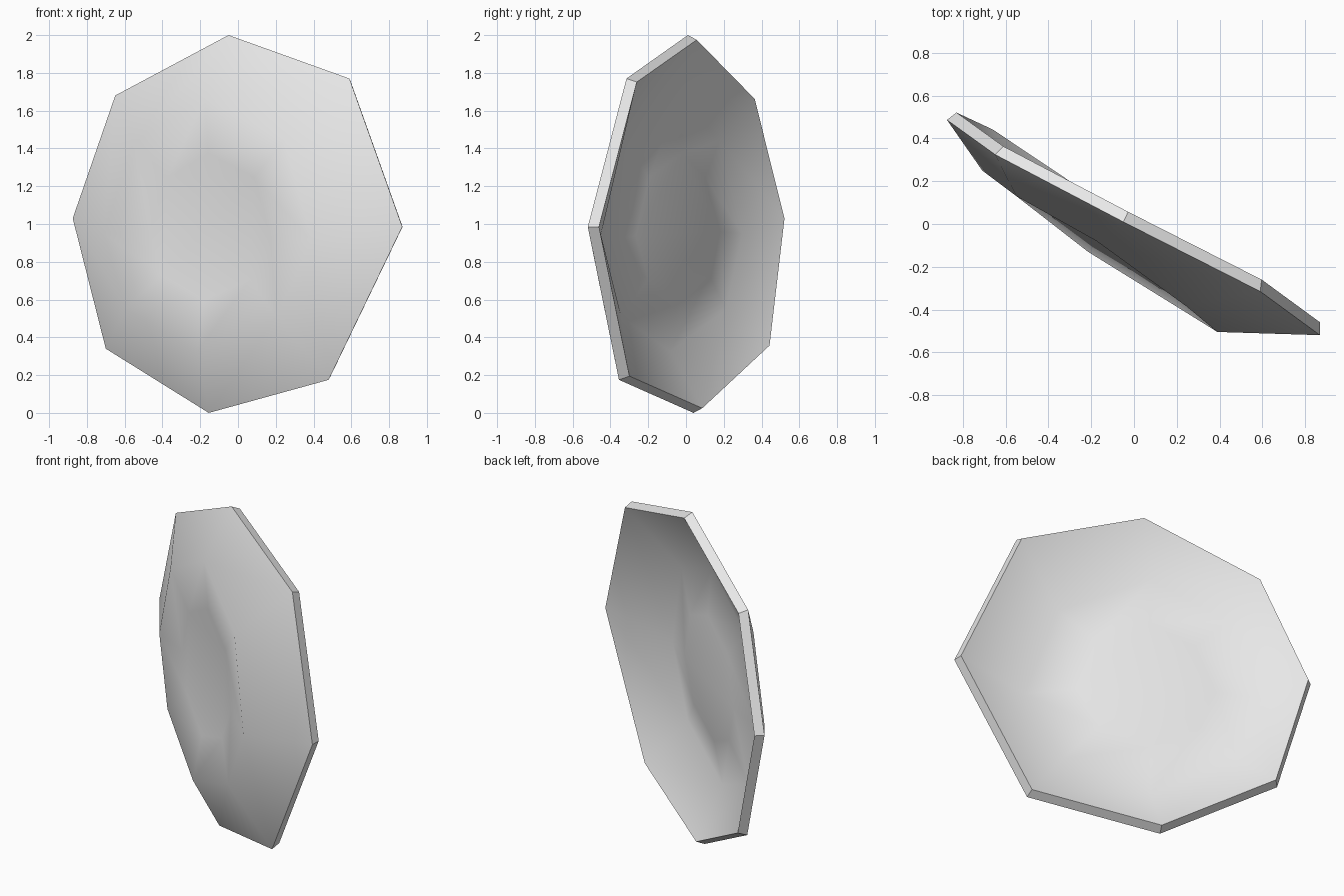
import bpy, bmesh
from mathutils import Vector

cube = bpy.data.objects.get("Cube")
if cube:
    bpy.data.objects.remove(cube, do_unlink=True)

# One flat grey material
grey = bpy.data.materials.new("light grey")
grey.use_nodes = True
grey.diffuse_color = (0.8, 0.8, 0.8, 1)
grey.node_tree.nodes["Principled BSDF"].inputs["Base Color"].default_value = (0.8, 0.8, 0.8, 1)

# Eight-sided profiles on the bulging front side, clockwise from the top
RIM = [(-0.05, 0.01, 2.0), (0.59, -0.315, 1.77), (0.87, -0.52, 0.985), (0.48, -0.355, 0.175),
       (-0.155, 0.04, 0.0), (-0.70, 0.405, 0.34), (-0.875, 0.487, 1.03), (-0.65, 0.325, 1.68)]
SHOULDER = [(-0.175, -0.08, 1.665), (0.245, -0.385, 1.445), (0.39, -0.505, 0.91), (0.205, -0.39, 0.51),
            (-0.215, -0.13, 0.325), (-0.595, 0.165, 0.55), (-0.71, 0.25, 0.95), (-0.55, 0.13, 1.44)]
rim = [Vector(p) for p in RIM]
shoulder = [Vector(p) for p in SHOULDER]
rim_mid = sum(rim, Vector()) / 8
mid = sum(shoulder, Vector()) / 8

# Shallow dent in the middle of the bulge
dent = [mid + (p - mid) * 0.58 + Vector((0.018, 0.03, 0)) for p in shoulder]

# Back skin: shifted through the thickness, with the rim drawn slightly inwards
SHIFT = Vector((0.023, 0.047, 0))
rim_back = [p + SHIFT + (rim_mid - p).normalized() * 0.025 for p in rim]
shoulder_back = [p + SHIFT for p in shoulder]
dent_back = [p + SHIFT for p in dent]

bm = bmesh.new()
rings = [[bm.verts.new(p) for p in ring]
         for ring in (dent, shoulder, rim, rim_back, shoulder_back, dent_back)]
bm.faces.new(rings[0])
bm.faces.new(rings[-1][::-1])
for k, (a, b) in enumerate(zip(rings, rings[1:])):
    for i in range(8):
        j = (i + 1) % 8
        face = bm.faces.new((a[i], b[i], b[j], a[j]))
        if k == 2:  # crisp edges round the rim wall
            for e in face.edges:
                e.smooth = False
for f in bm.faces:
    f.smooth = True
bmesh.ops.recalc_face_normals(bm, faces=bm.faces)

mesh = bpy.data.meshes.new("dished_plate")
bm.to_mesh(mesh)
bm.free()
mesh.materials.append(grey)
plate = bpy.data.objects.new("dished_plate", mesh)
bpy.context.collection.objects.link(plate)
